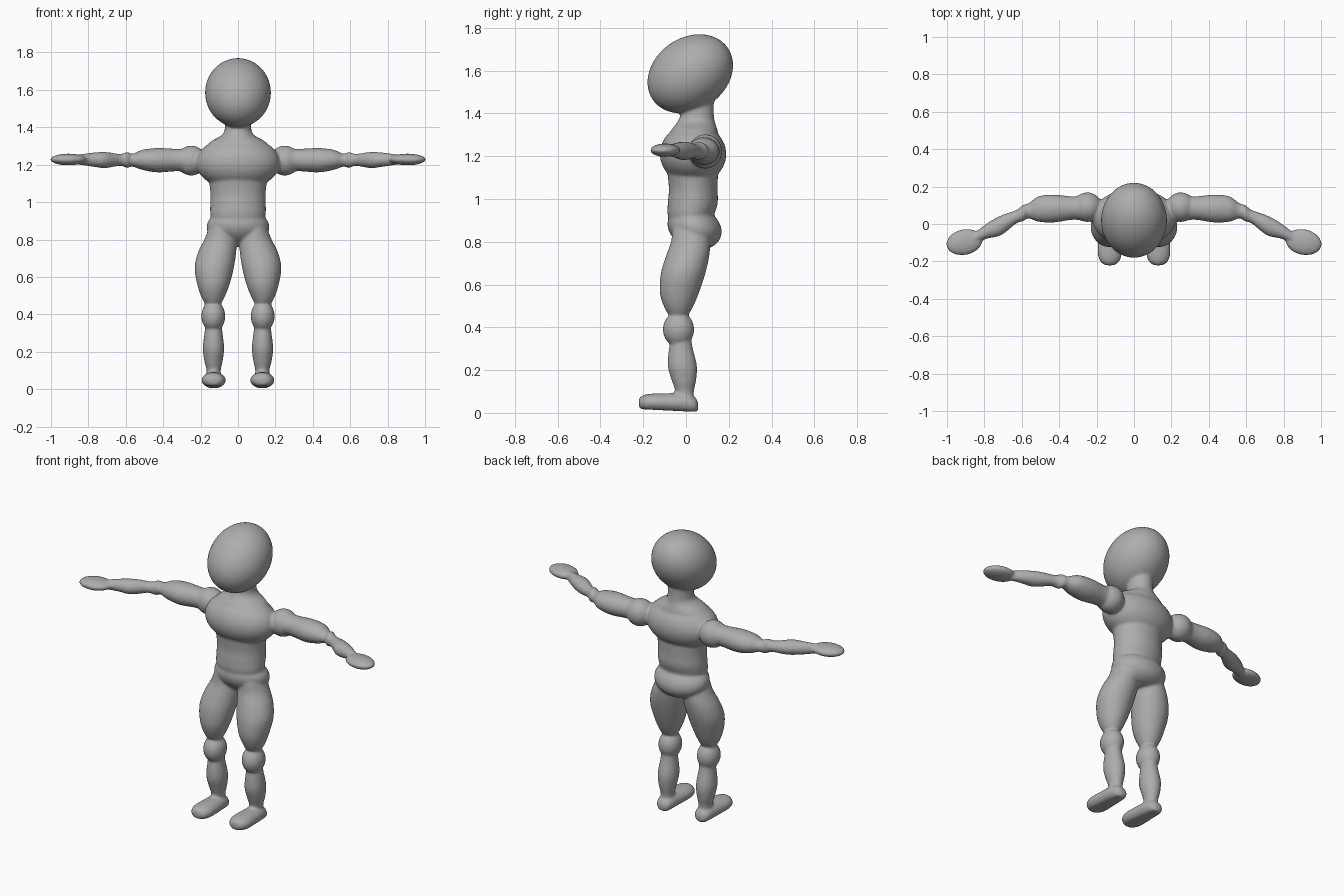
import bpy, bmesh, math
from mathutils import Vector, Matrix

skin = bpy.data.materials.new("plain grey")
skin.diffuse_color = (0.42, 0.42, 0.42, 1)
bm = bmesh.new()


def blob(center, radii, rot=(0, 'X')):
    """Ellipsoid, tilted by an angle about one axis."""
    m = (Matrix.Translation(center) @ Matrix.Rotation(math.radians(rot[0]), 4, rot[1])
         @ Matrix.Diagonal((*radii, 1)))
    bmesh.ops.create_uvsphere(bm, u_segments=48, v_segments=28, radius=1, matrix=m)


def smooth_rings(rings, steps=6):
    """Catmull-Rom interpolation between rings."""
    out = []
    for i in range(len(rings) - 1):
        p = [Vector(rings[max(0, min(len(rings) - 1, i + k))]) for k in (-1, 0, 1, 2)]
        for s in range(steps):
            t = s / steps
            out.append(0.5 * (2 * p[1] + (p[2] - p[0]) * t
                       + (2 * p[0] - 5 * p[1] + 4 * p[2] - p[3]) * t * t
                       + (3 * p[1] - p[0] - 3 * p[2] + p[3]) * t ** 3))
    return out + [Vector(rings[-1])]


def loft(rings, place, n=40):
    """Rings of (position, min a, max a, min b, max b), mapped by place()."""
    loops = []
    for pos, a0, a1, b0, b1 in smooth_rings(rings):
        loops.append([bm.verts.new(place(pos,
                      (a0 + a1) / 2 + (a1 - a0) / 2 * math.cos(math.tau * k / n),
                      (b0 + b1) / 2 + (b1 - b0) / 2 * math.sin(math.tau * k / n)))
                      for k in range(n)])
    for lo, hi in zip(loops, loops[1:]):
        for k in range(n):
            bm.faces.new((lo[k], lo[(k + 1) % n], hi[(k + 1) % n], hi[k]))
    bm.faces.new(loops[0])
    bm.faces.new(loops[-1])


# head, chest, pelvis
blob((0, 0.02, 1.585), (0.176, 0.214, 0.169), (35, 'X'))
blob((0, 0.033, 1.21), (0.225, 0.155, 0.142))
blob((0, 0.04, 0.865), (0.168, 0.13, 0.098), (-20, 'X'))

# neck and belly
loft([(1.46, -0.07, 0.07, -0.03, 0.13), (1.40, -0.07, 0.07, -0.025, 0.13),
      (1.36, -0.085, 0.085, -0.04, 0.135), (1.31, -0.16, 0.16, -0.075, 0.15),
      (1.22, -0.19, 0.19, -0.10, 0.16)], lambda p, a, b: Vector((a, b, p)))
loft([(1.15, -0.16, 0.16, -0.09, 0.15), (1.05, -0.148, 0.148, -0.08, 0.148),
      (0.98, -0.149, 0.149, -0.085, 0.148), (0.92, -0.146, 0.146, -0.085, 0.13),
      (0.84, -0.12, 0.12, -0.06, 0.11)], lambda p, a, b: Vector((a, b, p)))

thigh = [(0.92, 0.06, 0.12, -0.03, 0.07), (0.87, 0.025, 0.15, -0.06, 0.10),
         (0.80, 0.006, 0.18, -0.07, 0.113), (0.73, 0.010, 0.214, -0.095, 0.108),
         (0.65, 0.022, 0.232, -0.118, 0.09), (0.56, 0.045, 0.218, -0.122, 0.06),
         (0.49, 0.073, 0.195, -0.10, 0.03), (0.44, 0.10, 0.165, -0.07, 0.0)]
calf = [(0.38, 0.09, 0.17, -0.06, 0.02), (0.31, 0.084, 0.178, -0.078, 0.03),
        (0.22, 0.074, 0.188, -0.085, 0.051), (0.15, 0.082, 0.18, -0.066, 0.047),
        (0.10, 0.092, 0.168, -0.05, 0.037), (0.03, 0.092, 0.168, -0.045, 0.035)]
foot = [(-0.221, 0.11, 0.15, 0.03, 0.065), (-0.205, 0.083, 0.177, 0.014, 0.081),
        (-0.16, 0.066, 0.194, 0.006, 0.09), (-0.07, 0.07, 0.19, 0.003, 0.092),
        (0.0, 0.077, 0.183, 0.0, 0.092), (0.04, 0.088, 0.172, 0.0, 0.075),
        (0.057, 0.11, 0.15, 0.015, 0.05)]
arm = [(0.28, 0.02, 0.15, 1.165, 1.285), (0.335, 0.022, 0.148, 1.165, 1.285),
       (0.43, 0.008, 0.157, 1.159, 1.289), (0.51, 0.012, 0.148, 1.172, 1.28),
       (0.565, 0.03, 0.11, 1.19, 1.258), (0.593, 0.014, 0.102, 1.182, 1.268),
       (0.63, 0.002, 0.075, 1.194, 1.258), (0.71, -0.06, 0.046, 1.182, 1.268),
       (0.78, -0.077, 0.008, 1.19, 1.264), (0.85, -0.10, -0.045, 1.20, 1.255)]

for s in (-1, 1):
    # leg: thigh, knee, calf, flat-soled foot
    loft(thigh, lambda p, a, b: Vector((s * a, b, p)))
    blob((s * 0.132, -0.035, 0.39), (0.064, 0.073, 0.082))
    loft(calf, lambda p, a, b: Vector((s * a, b, p)))
    loft(foot, lambda p, a, b: Vector((s * a, p, max(b, 0.012 - 0.05 * (p + 0.1)))))
    # arm: shoulder, arm, hand
    blob((s * 0.25, 0.09, 1.222), (0.08, 0.079, 0.08))
    loft(arm, lambda p, a, b: Vector((s * p, a, b)))
    blob((s * 0.907, -0.097, 1.228), (0.098, 0.069, 0.031), (s * -12, 'Z'))

bmesh.ops.recalc_face_normals(bm, faces=bm.faces)
mesh = bpy.data.meshes.new("body")
bm.to_mesh(mesh)
bm.free()
mesh.materials.append(skin)
body = bpy.data.objects.new("body", mesh)
bpy.context.collection.objects.link(body)

# fuse all parts into one skin with soft creases
fuse = body.modifiers.new("fuse", 'REMESH')
fuse.mode = 'VOXEL'
fuse.voxel_size = 0.008
fuse.use_smooth_shade = True
soft = body.modifiers.new("soften", 'SMOOTH')
soft.factor = 0.5
soft.iterations = 5
